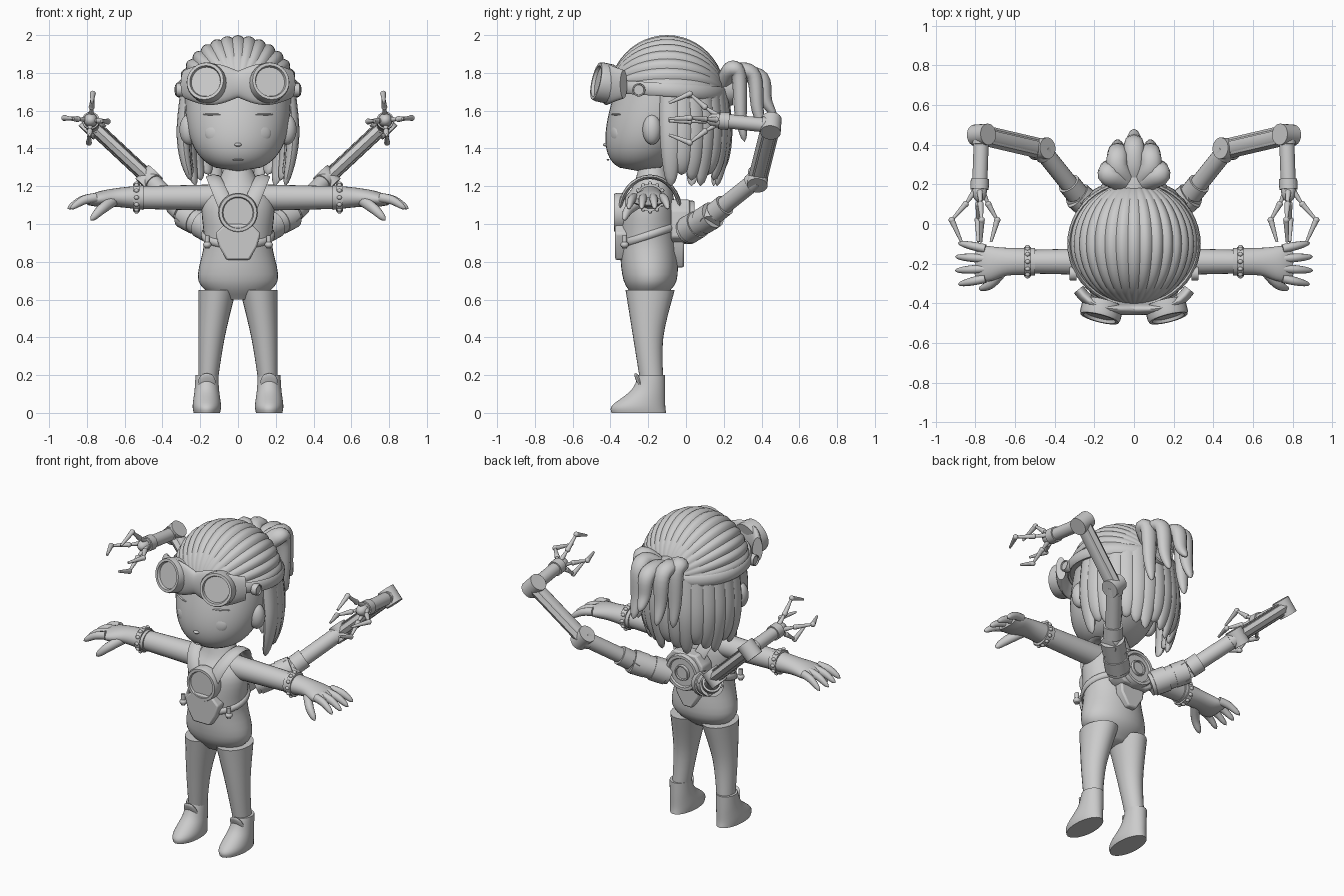
import bpy, bmesh
from math import sin, cos, pi, tau
from mathutils import Vector, Matrix

default_cube = bpy.data.objects.get("Cube")
if default_cube:
    bpy.data.objects.remove(default_cube)

GREY = (0.6, 0.6, 0.6, 1)
material = bpy.data.materials.new("light_grey")
material.use_nodes = True
material.diffuse_color = GREY
material.node_tree.nodes["Principled BSDF"].inputs["Base Color"].default_value = GREY

RIGHTWARD, FORWARD, BACKWARD, UPWARD = map(Vector, ((1, 0, 0), (0, -1, 0), (0, 1, 0), (0, 0, 1)))


def finish(name, bm, mirror=False):
    bmesh.ops.recalc_face_normals(bm, faces=bm.faces)
    mesh = bpy.data.meshes.new(name)
    bm.to_mesh(mesh)
    bm.free()
    mesh.materials.append(material)
    mesh.shade_smooth()
    mesh.set_sharp_from_angle(angle=0.75)
    part = bpy.data.objects.new(name, mesh)
    bpy.context.collection.objects.link(part)
    if mirror:
        part.modifiers.new("mirror", 'MIRROR').use_mirror_merge = False
    return part


def spline(rows, steps=5):
    """Smooth curve through rows of numbers."""
    last, curve = len(rows) - 1, []
    for i in range(last):
        before, after = rows[max(i - 1, 0)], rows[min(i + 2, last)]
        for step in range(steps):
            t = step / steps
            curve.append([b + t * (c - a) / 2 + t * t * (a - 2.5 * b + 2 * c - d / 2)
                          + t ** 3 * (1.5 * (b - c) + (d - a) / 2)
                          for a, b, c, d in zip(before, rows[i], rows[i + 1], after)])
    return curve + [rows[-1]]


def tube(name, rows, side=RIGHTWARD, axis=None, sides=24, mirror=False, ridges=0):
    """Sweep ellipses; each row is x, y, z, radius along side, other radius."""
    bm, rings = bmesh.new(), []
    for i, (x, y, z, wide, thick) in enumerate(rows):
        start, end = rows[max(i - 1, 0)], rows[min(i + 1, len(rows) - 1)]
        along = axis or (Vector(end[:3]) - Vector(start[:3])).normalized()
        u = (side - along * side.dot(along)).normalized()
        v = along.cross(u)
        ring = []
        for k in range(sides):
            a = tau * k / sides
            groove = 1 - .04 * (1 - abs(cos(ridges * a / 2)))
            offset = u * max(wide, .001) * cos(a) + v * max(thick, .001) * sin(a)
            ring.append(bm.verts.new(Vector((x, y, z)) + offset * groove))
        rings.append(ring)
    for lower, upper in zip(rings, rings[1:]):
        for k in range(sides):
            bm.faces.new((lower[k - 1], lower[k], upper[k], upper[k - 1]))
    bm.faces.new(rings[0])
    bm.faces.new(rings[-1])
    return finish(name, bm, mirror)


def stack(name, rows, x=0, mirror=False):
    """Upright form; each row is y, z, half width, half depth."""
    tube(name, spline([(x, *row) for row in rows]), axis=UPWARD, sides=36, mirror=mirror)


def lock(name, points, width, flat=.7, side=RIGHTWARD, mirror=False):
    """Curved strand with a rounded, tapering tip."""
    path = spline(points)
    rows = []
    for i, point in enumerate(path):
        radius = width * (1 - (i / (len(path) - 1)) ** 3) ** .6
        rows.append((*point, radius, radius * flat))
    tube(name, rows, side, sides=12, mirror=mirror)


def ribbon(name, points, width, side, mirror=False):
    tube(name, [(*point, width, .012) for point in points], side, sides=8, mirror=mirror)


def lathe(name, base, axis, profile, mirror=False):
    """Turned part; profile pairs are distance along the axis and radius."""
    axis = axis.normalized()
    side = UPWARD if abs(axis.z) < .9 else RIGHTWARD
    tube(name, [(*(base + axis * far), r, r) for far, r in profile], side, axis, mirror=mirror)


def disc(name, base, axis, radius, depth, mirror=False):
    """Round housing with a raised rim and a sunken face."""
    lathe(name, Vector(base), axis, [(0, radius), (depth * .8, radius), (depth, radius * .95),
                                     (depth, radius * .8), (depth * .8, radius * .75)], mirror)


def limb(name, p, q, r, end_r=None, mirror=True):
    lathe(name, p, q - p, [(0, r), ((q - p).length, r if end_r is None else end_r)], mirror)


def collar(name, p, q, start, end, r):
    limb(name, p.lerp(q, start), p.lerp(q, end), r)


def ball(name, centre, size, turn=0, mirror=False):
    bm = bmesh.new()
    matrix = Matrix.Translation(centre) @ Matrix.Rotation(turn, 4, 'Z') @ Matrix.Diagonal((*size, 1))
    bmesh.ops.create_uvsphere(bm, u_segments=24, v_segments=14, radius=1, matrix=matrix)
    finish(name, bm, mirror)


def plate(name, half, front, back):
    """Symmetric outline in x and z, given depth along y."""
    bm = bmesh.new()
    outline = half + [(-x, z) for x, z in reversed(half)]
    face = bm.faces.new([bm.verts.new((x, front, z)) for x, z in outline])
    made = bmesh.ops.extrude_face_region(bm, geom=[face])["geom"]
    bmesh.ops.translate(bm, vec=BACKWARD * (back - front), verts=[e for e in made if isinstance(e, bmesh.types.BMVert)])
    bevel = finish(name, bm).modifiers.new("bevel", 'BEVEL')
    bevel.width, bevel.segments = .01, 2


# Head: narrow chin, full cheeks, skull leaning back
rows = []
for i in range(25):
    t = i / 24
    width = .28 * (1 - (1 - t) ** 3) ** .4
    rows.append((0, .13 * t - .25, 1.28 + .44 * t, width, width * .9))
tube("head", rows, axis=UPWARD, sides=40)
ball("ear", (.26, -.18, 1.5), (.05, .05, .08), .3, True)
ball("eye", (.12, -.378, 1.48), (.06, .02, .05), .35, True)
ball("nose", (0, -.42, 1.42), (.02, .02, .01))
ball("eyebrow", (.13, -.37, 1.58), (.06, .015, .006), .4, True)
ball("mouth", (0, -.413, 1.34), (.03, .008, .004))

# Ridged hair cap, combed from brow to knot and cut off above the ears
CROWN = Vector((0, -.1, 1.68))
rows = []
for i in range(25):
    a = pi * i / 24
    rows.append((*(CROWN + FORWARD * .31 * cos(a)), .32 * sin(a), .325 * sin(a)))
cap = tube("hair_cap", rows, UPWARD, BACKWARD, 192, ridges=32)
bm = bmesh.new()
bm.from_mesh(cap.data)
cut = bmesh.ops.bisect_plane(bm, geom=bm.verts[:] + bm.edges[:] + bm.faces[:], plane_co=CROWN,
                             plane_no=(0, .1, 1), clear_inner=True)["geom_cut"]
bmesh.ops.edgeloop_fill(bm, edges=[e for e in cut if isinstance(e, bmesh.types.BMEdge)])
bm.to_mesh(cap.data)
bm.free()
cap.data.set_sharp_from_angle(angle=0.75)

# Hanging locks round the back of the head
for i in range(15):
    a = pi * i / 14
    outward, around = Vector((cos(a), sin(a), 0)), Vector((-sin(a), cos(a), 0))
    tip = 1.2 + .03 * (i * 2 % 3)
    lock("hair_lock", [Vector((0, -.08, z)) + outward * r
                       for z, r in ((1.7, .27), (1.5, .29), (1.35, .28), (tip, .25))], .06, .6, around)

# Knot and ponytail
disc("hair_knot", (0, .16, 1.72), BACKWARD, .095, .09)
for x, reach, drop in ((0, .25, .2), (.08, .2, .3), (.12, .1, .35)):
    root = Vector((x / 3, .2, 1.75))
    lock("ponytail_lock", [root] + [root + Vector((x * .7, reach * out, drop * down)) for out, down in
                                    ((.4, .2), (.8, .1), (.9, -.5), (1.1, -.9))], .055, .8, mirror=x > 0)

# Headband and goggles
around = [tau * i / 48 + pi / 2 for i in range(49)]
ribbon("headband", [(.325 * cos(a), .31 * sin(a) - .1, 1.71 - .02 * sin(a)) for a in around], .035, UPWARD)
rows = []
for i in range(-12, 13):
    u = i / 12
    rows.append((.28 * u, .1 * u ** 4 - .43, 1.74, .07 + .04 * sin(3 * abs(u)), .03))
tube("goggle_frame", rows, UPWARD)
GAZE = Vector((.25, -1, .22))
disc("goggle_lens", (.155, -.4, 1.74), GAZE, .105, .08, True)
disc("goggle_hinge", (.29, -.25, 1.71), RIGHTWARD, .035, .035, True)

# Body, legs and boots
stack("torso", [(-.2, .6, .1, .06), (-.19, .7, .21, .14), (-.2, .9, .18, .15),
                (-.2, 1.1, .19, .14), (-.18, 1.2, .12, .1), (-.18, 1.3, .07, .07)])
tube("leg", spline([(.11, -.19, .65, .1, .13), (.14, -.2, .4, .07, .08), (.16, -.18, .15, .05, .06)]),
     axis=UPWARD, mirror=True)
stack("boot", [(-.25, 0, .07, .145), (-.25, .04, .075, .14), (-.2, .12, .065, .09), (-.18, .2, .06, .07)], .165, True)
lock("boot_tongue", [(.165, -.23, .12), (.165, -.25, .17), (.165, -.27, .21)], .05, .3, mirror=True)

# Arms, gloves and bracelets
SHOULDER, WRIST = Vector((.1, -.19, 1.14)), Vector((.52, -.19, 1.14))
limb("arm", SHOULDER, WRIST, .07, .06)
tube("glove", spline([(.5, -.19, 1.14, .065, .07), (.64, -.19, 1.14, .05, .07),
                      (.74, -.2, 1.13, .04, .09), (.8, -.2, 1.12, .02, .08)]), UPWARD, mirror=True)
for i in range(4):
    spread = i - 1.5
    length = .16 - .015 * abs(spread)
    knuckle = Vector((.75, -.2 - .05 * spread, 1.14))
    lock("finger", [knuckle + Vector((length * t, -.02 * spread * t, -.06 * t * t)) for t in (0, .5, 1)],
         .025, .9, UPWARD, True)
lock("thumb", [(.65, -.22, 1.13), (.72, -.3, 1.08), (.78, -.33, 1.02)], .03, .9, UPWARD, True)
collar("bracelet", WRIST, WRIST + RIGHTWARD, 0, .035, .074)
for i in range(12):
    a = tau * i / 12
    ball("bracelet_stud", WRIST + Vector((.017, .074 * cos(a), .074 * sin(a))), (.013, .011, .011), mirror=True)

# Harness: chest disc, plates, straps and clips
disc("chest_disc", (0, -.32, 1.06), FORWARD, .105, .06)
plate("belly_plate", [(.07, 1), (.12, .95), (.1, .88), (.06, .81)], -.375, -.3)
plate("back_flap", [(.09, .95), (.08, .85), (.03, .77)], -.07, -.01)
arch = [pi * i / 16 for i in range(17)]
ribbon("shoulder_strap", [(.05 + .08 * sin(a), -.19 - .16 * cos(a), 1.06 + .19 * sin(a)) for a in arch],
       .04, RIGHTWARD, True)
ribbon("waist_strap", [(.185 * sin(a), -.2 - .155 * cos(a), .94 - .05 * cos(a)) for a in arch], .02, UPWARD, True)
CLIP = Vector((.163, -.325, .87))
limb("clip_pin", CLIP, CLIP + UPWARD * .07, .013)
ball("clip_knob", CLIP + UPWARD * .02, (.022, .022, .018), mirror=True)

# Power pack on the back
plate("pack_body", [(.08, 1.13), (.13, 1.07), (.13, .93), (.08, .9)], -.08, .02)
disc("pack_disc", (0, -.01, 1.01), BACKWARD, .115, .055)
disc("pack_core", (0, 0, 1.01), BACKWARD, .05, .05)

# Mechanical arms, all hinged about one axis
ROOT, BASE, ELBOW, BEND, HAND = map(Vector, (
    (.12, 0, .96), (.27, .13, 1.04), (.47, .38, 1.24), (.77, .45, 1.52), (.78, .16, 1.55)))
HINGE = (BEND - ELBOW).cross(HAND - BEND).normalized()
limb("arm_base", ROOT, BASE, .068)
collar("arm_base_band", ROOT, BASE, .1, .5, .075)
collar("arm_base_cap", ROOT, BASE, .7, 1.1, .072)
limb("lower_link", BASE, ELBOW, .046)
collar("lower_sleeve", BASE, ELBOW, .1, .3, .058)
collar("lower_cap", BASE, ELBOW, .87, 1, .052)
limb("forearm", BEND, HAND, .038)
collar("forearm_sleeve", BEND, HAND, 0, .17, .045)
collar("wrist_band", BEND, HAND, .77, .95, .046)
for joint in (BASE, ELBOW, BEND):
    limb("hinge_pin", joint - HINGE * .05, joint + HINGE * .05, .054)


def bar(name, p, q, wide, thick):
    tube(name, [(*p, wide, thick), (*q, wide, thick)], BACKWARD, sides=8, mirror=True)


bar("upper_link", ELBOW, BEND, .052, .036)
for face in (HINGE, -HINGE):
    inner, outer = (ELBOW.lerp(BEND, t) + face * .034 for t in (.1, .9))
    bar("link_cover", inner, outer, .028, .006)

# Four-fingered claws
ball("claw_hub", HAND, (.036, .05, .036), mirror=True)
for i, reach in enumerate((.14, .14, .09, .12)):
    a = tau * i / 4 + .08
    outward = Vector((cos(a), 0, sin(a))) * reach
    chain = [HAND + outward * out + FORWARD * far for out, far in ((.2, 0), (.5, .06), (1, .14), (.65, .25))]
    for p, q in zip(chain, chain[1:]):
        limb("claw_finger", p, q, .015, .007)
        ball("claw_knuckle", p, (.016, .016, .016), mirror=True)
